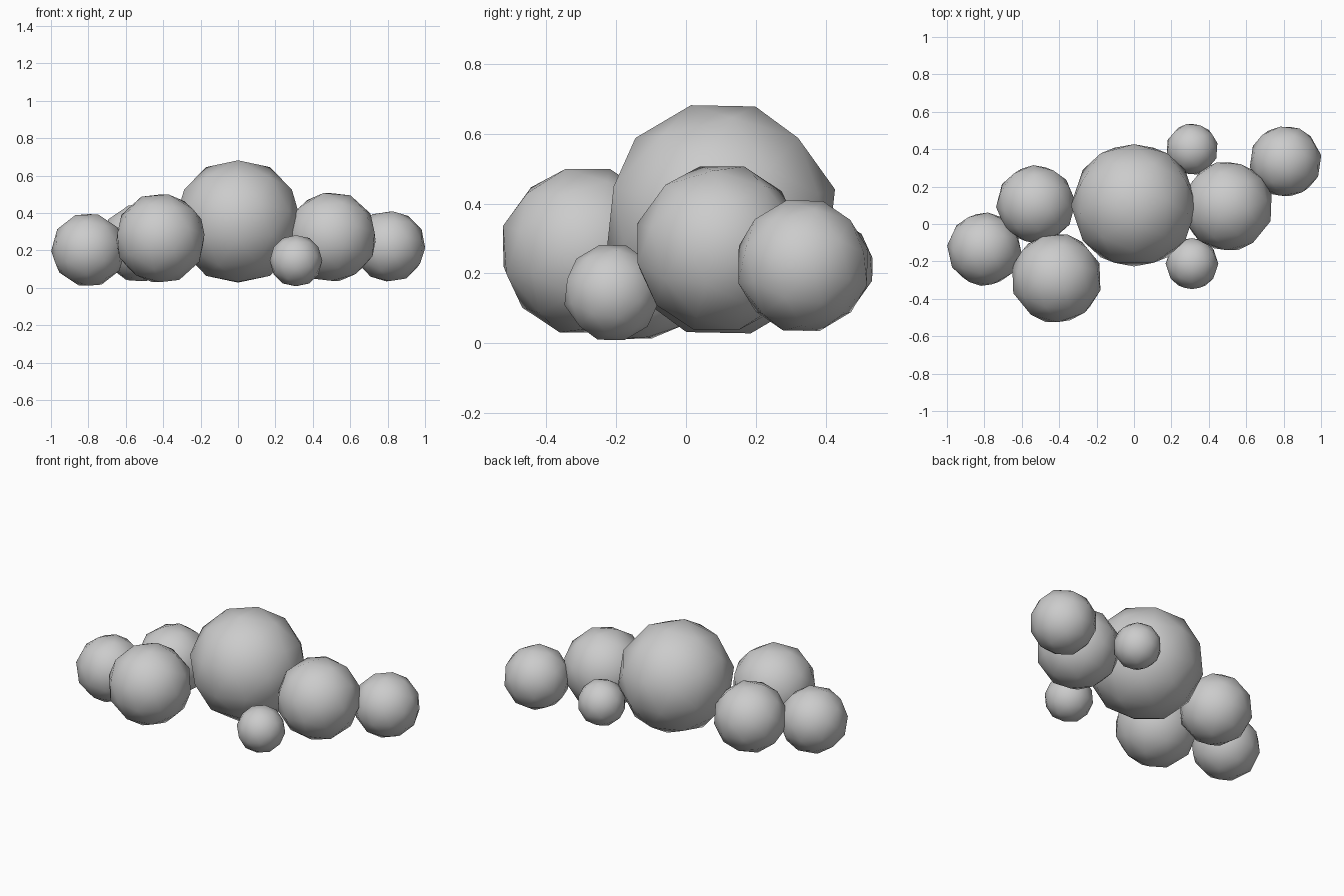
import bpy
from math import radians

cube = bpy.data.objects.get("Cube")
if cube:
    bpy.data.objects.remove(cube, do_unlink=True)

# One plain grey for every puff
GREY = (0.6, 0.6, 0.6, 1.0)
mat = bpy.data.materials.new("cloud_grey")
mat.use_nodes = True
mat.diffuse_color = GREY
bsdf = mat.node_tree.nodes["Principled BSDF"]
bsdf.inputs["Base Color"].default_value = GREY
bsdf.inputs["Roughness"].default_value = 0.8


def puff(name, center, radius, turn):
    """Low-poly ball, tilted so that an edge rather than a point faces up."""
    bpy.ops.mesh.primitive_ico_sphere_add(
        subdivisions=2, radius=radius, location=center)
    ob = bpy.context.object
    ob.name = name
    # turn about its own axis, then lean backwards
    ob.rotation_euler = (radians(-17), 0, radians(turn))
    ob.rotation_mode = 'ZXY'
    ob.data.materials.append(mat)
    bpy.ops.object.shade_smooth()


# Overlapping puffs: name, centre, radius, turn
PUFFS = [
    ("main_puff", (0.0, 0.10, 0.355), 0.338, -90),
    ("front_right_puff", (-0.415, -0.29, 0.265), 0.245, -70),
    ("back_right_puff", (-0.525, 0.105, 0.24), 0.213, -50),
    ("outer_right_puff", (-0.80, -0.135, 0.203), 0.2, -60),
    ("left_puff", (0.50, 0.095, 0.272), 0.245, -110),
    ("outer_left_puff", (0.81, 0.335, 0.222), 0.194, -80),
    ("small_back_puff", (0.31, 0.40, 0.22), 0.14, -40),
    ("small_front_puff", (0.31, -0.212, 0.145), 0.141, -90),
]
for spec in PUFFS:
    puff(*spec)
